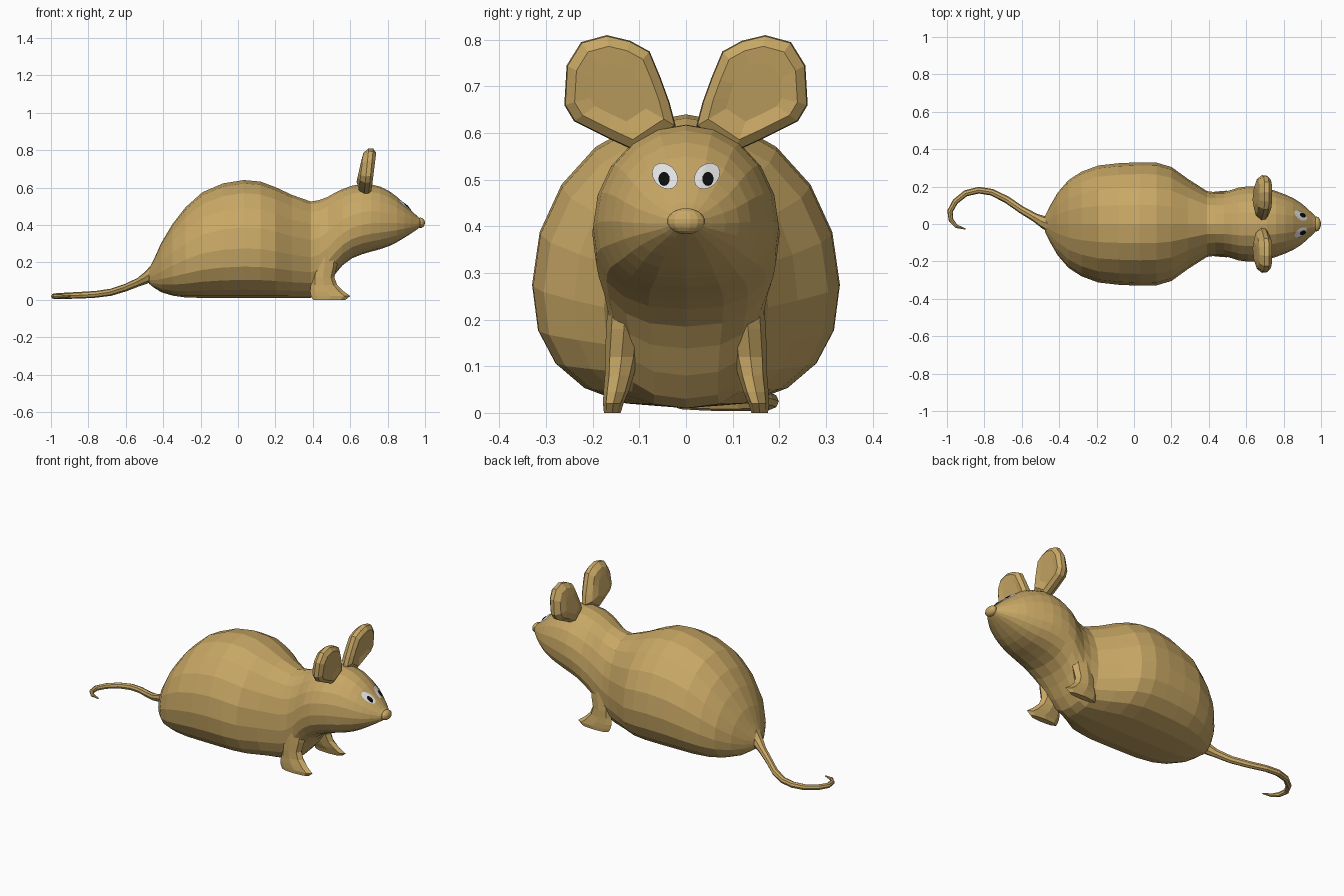
import bpy, bmesh, math
from mathutils import Vector
from mathutils.bvhtree import BVHTree


def material(name, rgb):
    m = bpy.data.materials.new(name)
    m.diffuse_color = (*rgb, 1)
    return m


FUR = material("tan fur", (0.58, 0.39, 0.13))
WHITE = material("eye white", (0.85, 0.85, 0.85))
BLACK = material("pupil black", (0.004, 0.004, 0.004))


def finish(name, bm, mat, smooth=None):
    bmesh.ops.recalc_face_normals(bm, faces=bm.faces)
    me = bpy.data.meshes.new(name)
    bm.to_mesh(me)
    bm.free()
    me.materials.append(mat)
    ob = bpy.data.objects.new(name, me)
    bpy.context.collection.objects.link(ob)
    return ob


def loft(name, rings, mat=FUR, caps=True):
    """Skin a list of equal-length point rings."""
    bm = bmesh.new()
    vs = [[bm.verts.new(p) for p in r] for r in rings]
    n = len(rings[0])
    for a, b in zip(vs, vs[1:]):
        for i in range(n):
            j = (i + 1) % n
            bm.faces.new((a[i], a[j], b[j], b[i]))
    if caps:
        bm.faces.new(vs[0])
        bm.faces.new(vs[-1])
    return finish(name, bm, mat)


# body and head: x, underside z, top z, half width
SECTIONS = [
    (-0.475, 0.085, 0.165, 0.045), (-0.45, 0.065, 0.215, 0.095),
    (-0.41, 0.04, 0.305, 0.165), (-0.35, 0.022, 0.405, 0.235),
    (-0.28, 0.012, 0.495, 0.28), (-0.19, 0.01, 0.575, 0.313),
    (-0.08, 0.01, 0.622, 0.325), (0.03, 0.01, 0.64, 0.33),
    (0.12, 0.01, 0.632, 0.328), (0.20, 0.01, 0.602, 0.305),
    (0.29, 0.01, 0.56, 0.24), (0.39, 0.01, 0.525, 0.176),
    (0.435, 0.03, 0.533, 0.17), (0.48, 0.08, 0.55, 0.171),
    (0.52, 0.138, 0.573, 0.182), (0.56, 0.185, 0.592, 0.195),
    (0.61, 0.222, 0.61, 0.201), (0.66, 0.242, 0.618, 0.199),
    (0.71, 0.257, 0.617, 0.191), (0.76, 0.27, 0.605, 0.176),
    (0.81, 0.288, 0.58, 0.157), (0.85, 0.308, 0.55, 0.139),
    (0.89, 0.332, 0.512, 0.114), (0.925, 0.354, 0.479, 0.085),
    (0.955, 0.374, 0.45, 0.056), (0.98, 0.393, 0.43, 0.03)]


def body_ring(x, zb, zt, w, n=20):
    zc = zb + 0.42 * (zt - zb)
    ring = []
    for i in range(n):
        a = 2 * math.pi * i / n
        c, s = math.cos(a), math.sin(a)
        if s < 0:  # squarer belly
            c = math.copysign(abs(c) ** 0.78, c)
            s = -abs(s) ** 0.85
        ring.append((x, w * c, zc + s * ((zt - zc) if s > 0 else (zc - zb))))
    return ring


body = loft("body_and_head", [body_ring(*s) for s in SECTIONS])

# nose
bm = bmesh.new()
bmesh.ops.create_uvsphere(bm, u_segments=14, v_segments=9, radius=1)
for v in bm.verts:
    v.co = (0.975 + 0.025 * v.co.x, 0.041 * v.co.y, 0.411 + 0.028 * v.co.z)
finish("nose", bm, FUR)

# tail: x, y, z, radius
TAIL = [(-0.44, -0.004, 0.15, 0.045), (-0.48, 0.008, 0.122, 0.033),
        (-0.53, 0.035, 0.095, 0.023), (-0.6, 0.075, 0.065, 0.02),
        (-0.68, 0.13, 0.04, 0.019), (-0.76, 0.17, 0.029, 0.018),
        (-0.83, 0.181, 0.025, 0.018), (-0.9, 0.164, 0.022, 0.017),
        (-0.955, 0.12, 0.02, 0.016), (-0.984, 0.068, 0.019, 0.015),
        (-0.978, 0.02, 0.019, 0.013), (-0.95, -0.012, 0.018, 0.01),
        (-0.9, -0.027, 0.017, 0.003)]
rings = []
for i, (x, y, z, r) in enumerate(TAIL):
    a = Vector(TAIL[max(i - 1, 0)][:3])
    b = Vector(TAIL[min(i + 1, len(TAIL) - 1)][:3])
    side = (b - a).cross(Vector((0, 0, 1))).normalized()
    up = side.cross(b - a).normalized()
    rings.append([Vector((x, y, z)) + r * (math.cos(t) * side + math.sin(t) * up)
                  for t in [k * math.pi / 4 for k in range(8)]])
loft("tail", rings)

# front legs: z, back x, front x, y, half thickness
LEG = [(0.28, 0.40, 0.54, 0.125, 0.04), (0.18, 0.395, 0.53, 0.133, 0.038),
       (0.12, 0.395, 0.515, 0.138, 0.036), (0.08, 0.39, 0.53, 0.143, 0.031),
       (0.045, 0.385, 0.565, 0.15, 0.027), (0.02, 0.39, 0.60, 0.156, 0.022),
       (0.0, 0.40, 0.575, 0.158, 0.018)]
# ear outline: y, z
EAR = [(0.022, 0.615), (0.035, 0.665), (0.055, 0.72), (0.078, 0.775),
       (0.12, 0.798), (0.17, 0.81), (0.225, 0.795), (0.256, 0.745),
       (0.261, 0.66), (0.24, 0.625), (0.17, 0.59), (0.105, 0.56)]
# ear layers: x, scale
EAR_LAYERS = [(0.648, 0.45), (0.66, 0.8), (0.688, 1.0), (0.712, 0.98), (0.728, 0.8), (0.722, 0.5)]

tree = BVHTree.FromObject(body, bpy.context.evaluated_depsgraph_get())


def decal(name, y, z, ry, rz, tilt, lift, mat):
    """Thin disc draped on the face by casting rays from the front."""
    bm = bmesh.new()

    def vert(r, a):
        u, v = r * ry * math.cos(a), r * rz * math.sin(a)
        p = Vector((2, y + u + v * tilt, z + v))
        hit, nor, _, _ = tree.ray_cast(p, Vector((-1, 0, 0)))
        return bm.verts.new(hit + Vector((lift, 0, lift)) * 0.75)
    n = 16
    prev, mid = None, vert(0, 0)
    for r in (0.33, 0.67, 1.0):
        ring = [vert(r, 2 * math.pi * i / n) for i in range(n)]
        for i in range(n):
            j = (i + 1) % n
            bm.faces.new((prev[i], ring[i], ring[j], prev[j]) if prev
                         else (mid, ring[i], ring[j]))
        prev = ring
    ob = finish(name, bm, mat)
    if sum(p.normal.x for p in ob.data.polygons) < 0:
        ob.data.flip_normals()


for s, tag in ((1, "left"), (-1, "right")):
    loft("front_leg_" + tag, [
        [((b + f) / 2 + (f - b) / 2 * math.cos(t), s * (y + h * math.sin(t)), z)
         for t in [k * math.pi / 4 for k in range(8)]] for z, b, f, y, h in LEG])
    cy, cz = 0.15, 0.69
    loft("ear_" + tag, [
        [(x + 0.1 * (z - 0.7), s * (cy + k * (y - cy)), cz + k * (z - cz))
         for y, z in EAR] for x, k in EAR_LAYERS])
    decal("eye_" + tag, s * 0.045, 0.504, 0.027, 0.028, s * 0.25, 0.005, WHITE)
    decal("pupil_" + tag, s * 0.047, 0.495, 0.012, 0.015, 0, 0.009, BLACK)
